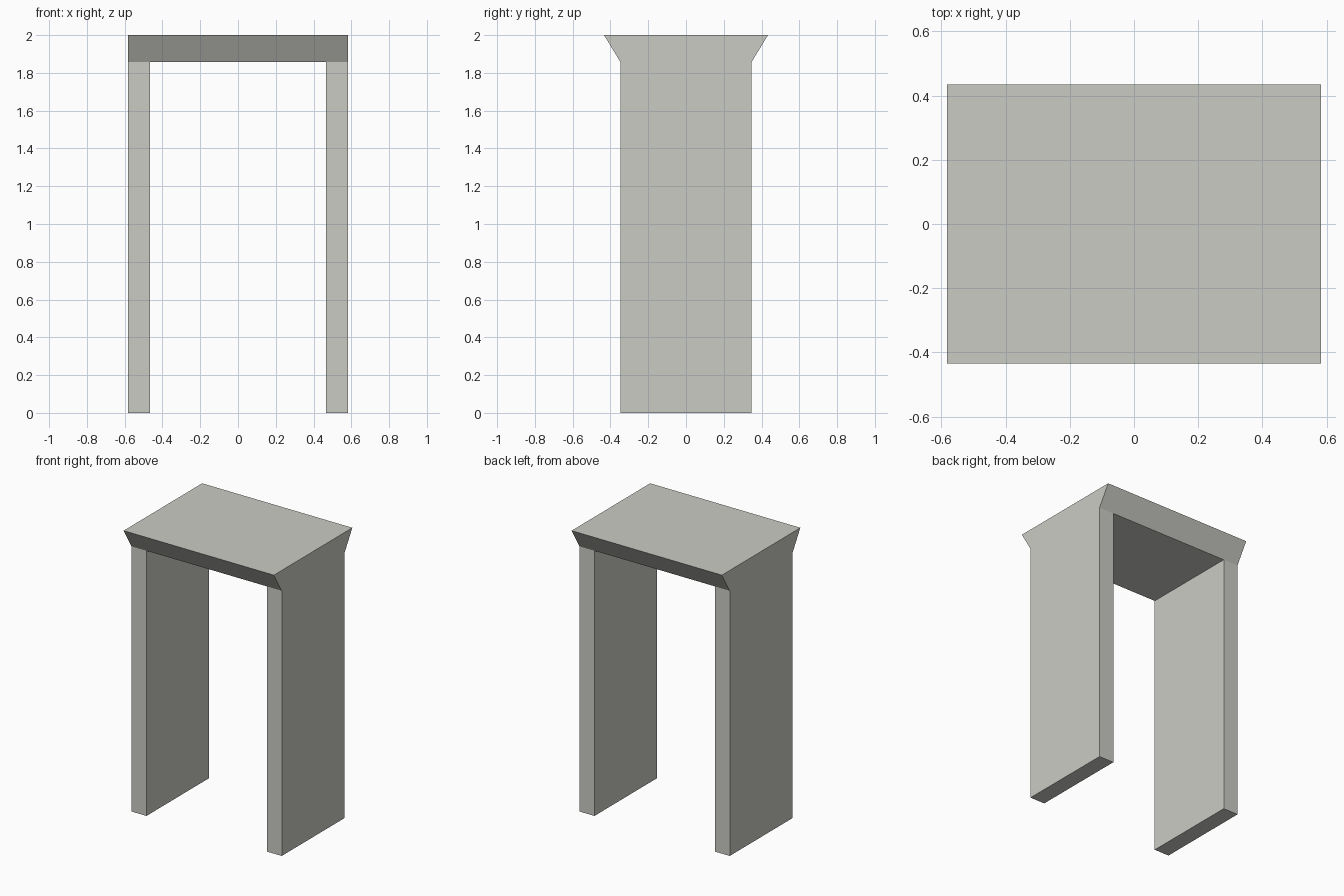
import bpy

if "Cube" in bpy.data.objects:
    bpy.data.objects.remove(bpy.data.objects["Cube"])

HALF_W, LEG_IN = 0.582, 0.466       # outer and inner x of the legs
LEG_D, TOP_D = 0.347, 0.434         # half depths of legs and tabletop
SLAB_Z, TOP_Z = 1.857, 2.0

stone = bpy.data.materials.new("pale grey")
stone.diffuse_color = (0.60, 0.60, 0.56, 1)
stone.use_nodes = True
stone.node_tree.nodes["Principled BSDF"].inputs["Base Color"].default_value = stone.diffuse_color


def prism(name, profile, x0, x1):
    """Extrude a (y, z) profile along x from x0 to x1."""
    n = len(profile)
    verts = [(x, y, z) for x in (x0, x1) for y, z in profile]
    faces = [tuple(reversed(range(n))), tuple(range(n, 2 * n))]
    faces += [(i, (i + 1) % n, n + (i + 1) % n, n + i) for i in range(n)]
    mesh = bpy.data.meshes.new(name)
    mesh.from_pydata(verts, [], faces)
    mesh.materials.append(stone)
    obj = bpy.data.objects.new(name, mesh)
    bpy.context.collection.objects.link(obj)
    return obj


# Tabletop, flaring outwards to the front and back
prism("tabletop", [(-LEG_D, SLAB_Z), (LEG_D, SLAB_Z), (TOP_D, TOP_Z), (-TOP_D, TOP_Z)],
      -HALF_W, HALF_W)

# Two panel legs
leg = [(-LEG_D, 0), (LEG_D, 0), (LEG_D, SLAB_Z), (-LEG_D, SLAB_Z)]
prism("left_leg", leg, -HALF_W, -LEG_IN)
prism("right_leg", leg, LEG_IN, HALF_W)
